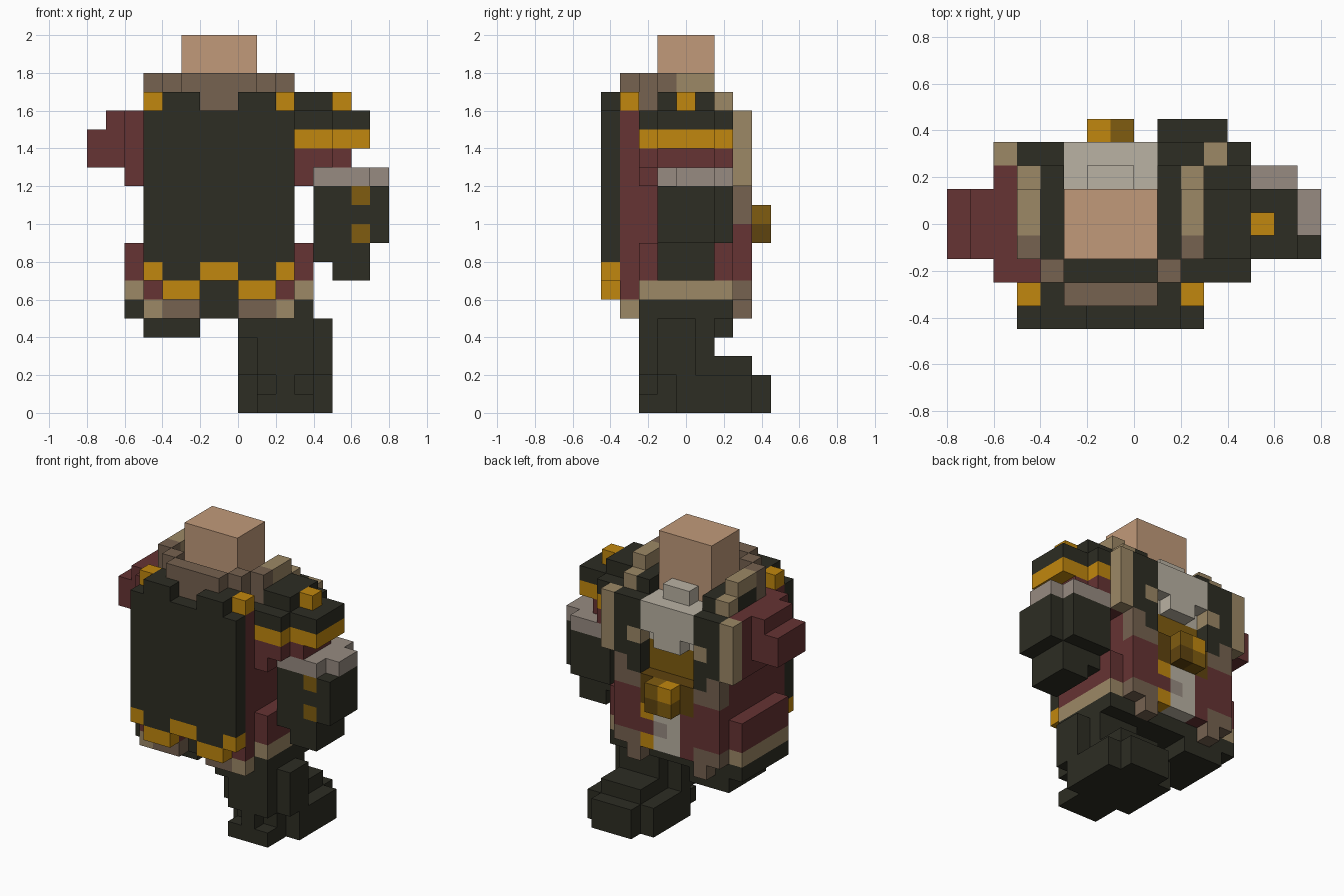
import bpy, bmesh, math
from mathutils import Vector

if "Cube" in bpy.data.objects:
    bpy.data.objects.remove(bpy.data.objects["Cube"], do_unlink=True)

# Flat colours, given as sRGB hex
COLOURS = {"skin": "c19a7a", "maroon": "663333", "charcoal": "2d2d23", "gold": "c1870e",
           "dark_gold": "805c10", "bronze": "5f430e", "tan": "9c8866", "brown": "766250",
           "grey": "978b81", "white_hair": "bab2a3"}
NAMES = list(COLOURS)


def linear(h):
    c = [int(h[i:i + 2], 16) / 255 for i in (0, 2, 4)]
    return [v / 12.92 if v <= 0.04045 else ((v + 0.055) / 1.055) ** 2.4 for v in c] + [1.0]


MATS = []
for name, h in COLOURS.items():
    m = bpy.data.materials.new(name)
    m.use_nodes = True
    m.diffuse_color = linear(h)
    m.node_tree.nodes["Principled BSDF"].inputs["Base Color"].default_value = linear(h)
    MATS.append(m)

# Block grid of 0.1 units: x from -8 to 8, y from 0 (front) to 9, z from 0 to 20
cells = {}


def box(part, colour, x0, x1, y0, y1, z0, z1):
    for x in range(x0, x1):
        for y in range(y0, y1):
            for z in range(z0, z1):
                if part is None:
                    cells.pop((x, y, z), None)
                else:
                    cells[x, y, z] = (part, NAMES.index(colour))


def pair(part, colour, x0, x1, *rest):
    """Box plus its mirror image about the body's middle (x = -1)."""
    box(part, colour, x0, x1, *rest)
    box(part, colour, -2 - x1, -2 - x0, *rest)


# Coat: torso, panels, flared sides
box("coat", "maroon", -5, 3, 2, 7, 6, 16)
box("coat", "maroon", -5, 3, 1, 2, 6, 16)
pair("coat", "maroon", 1, 3, 7, 8, 7, 12)
pair("coat", "maroon", 3, 4, 2, 7, 7, 9)
box("coat", "charcoal", -5, 3, 2, 7, 5, 6)
box("coat", "charcoal", 2, 3, 2, 3, 15, 16)

# Hem
pair("hem", "tan", 3, 4, 2, 7, 6, 7)
pair("hem", "charcoal", 3, 4, 2, 7, 5, 6)
pair("hem", "tan", 2, 3, 1, 2, 5, 6)
pair("hem", "brown", 0, 2, 1, 2, 5, 6)
pair("hem", "brown", 2, 3, 7, 8, 6, 7)
pair("hem", "brown", 1, 2, 7, 8, 5, 7)
box(None, None, -2, 0, 1, 2, 5, 7)
box("coat", "charcoal", -2, 0, 2, 3, 5, 7)

# Cape with a stepped top and a gold zigzag edge
box("cape", "charcoal", -5, 3, 0, 1, 7, 16)
pair("cape", "charcoal", 0, 2, 0, 1, 16, 17)
pair("cape", "gold", 0, 2, 0, 1, 6, 7)
pair("cape", "gold", 2, 3, 0, 1, 7, 8)
box("cape", "gold", -2, 0, 0, 1, 7, 8)
pair("cape_clasps", "gold", 2, 3, 1, 2, 16, 17)
pair("cape", "charcoal", 1, 2, 1, 2, 16, 17)

# Collar
box("collar", "charcoal", -3, 1, 2, 3, 16, 17)
pair("collar", "charcoal", 1, 2, 3, 7, 16, 17)
pair("collar", "charcoal", 2, 3, 4, 6, 16, 17)
box("collar", "brown", -3, 1, 1, 2, 16, 18)
pair("collar", "brown", 1, 2, 2, 3, 16, 18)
pair("collar", "brown", 2, 3, 3, 4, 16, 18)
pair("collar", "tan", 2, 3, 4, 6, 17, 18)
pair("collar", "tan", 2, 3, 6, 7, 16, 17)

# Lapels with light trim
pair("lapels", "charcoal", 1, 3, 7, 8, 12, 16)
pair("lapels", "charcoal", 1, 2, 7, 8, 11, 12)
pair("lapels", "tan", 3, 4, 7, 8, 12, 16)
pair("lapels", "tan", 1, 2, 7, 8, 13, 14)
pair("lapels", "brown", 2, 3, 7, 8, 10, 12)
pair("lapels", "brown", 1, 2, 7, 8, 10, 11)

# Head and beard
box("head", "skin", -3, 1, 3, 6, 16, 20)
box("beard", "white_hair", -3, 1, 6, 7, 13, 16)
box("beard", "white_hair", -2, 0, 6, 7, 16, 17)
box("beard", "white_hair", -3, 1, 7, 8, 14, 16)
box("beard", "white_hair", -2, 0, 7, 8, 13, 14)

# Chest plate, belt, buckle and hanging cloth
box("chest", "dark_gold", -3, 1, 6, 7, 11, 13)
box("belt", "bronze", -3, 1, 7, 8, 9, 11)
box("buckle", "dark_gold", -2, 0, 8, 9, 9, 11)
box("buckle", "gold", -2, -1, 8, 9, 10, 11)
box("buckle", "bronze", -1, 0, 8, 9, 9, 10)
box("tabard", "maroon", -3, 1, 7, 8, 6, 9)
box("tabard", "white_hair", -2, 0, 7, 8, 6, 9)
box("tabard", "grey", -1, 0, 7, 8, 7, 8)
for z in (6, 8):
    box("tabard", "gold", 0, 1, 7, 8, z, z + 1)

# Left arm: sleeve, shoulder guard, cuff, glove
box("left_sleeve", "maroon", 3, 4, 2, 7, 12, 14)
box("left_sleeve", "maroon", 4, 5, 2, 7, 13, 14)
box("left_sleeve", "maroon", 5, 6, 3, 6, 13, 14)
for colour, z in (("gold", 14), ("charcoal", 15)):
    box("shoulder_guard", colour, 3, 5, 2, 7, z, z + 1)
    box("shoulder_guard", colour, 5, 7, 3, 6, z, z + 1)
box("shoulder_guard", "charcoal", 3, 5, 3, 6, 16, 17)
box("shoulder_stud", "gold", 5, 6, 4, 5, 16, 17)
box("cuff", "grey", 4, 7, 3, 7, 12, 13)
box("cuff", "grey", 7, 8, 4, 6, 12, 13)
box("glove", "charcoal", 4, 8, 3, 6, 9, 12)
box("glove", "charcoal", 4, 7, 6, 7, 9, 12)
box("glove", "charcoal", 4, 7, 3, 6, 8, 9)
box("glove", "charcoal", 5, 7, 3, 6, 7, 8)
for z in (9, 11):
    box("glove", "dark_gold", 6, 7, 3, 4, z, z + 1)

# Right arm: short sleeve
box("right_sleeve", "maroon", -6, -5, 2, 7, 12, 16)
box("right_sleeve", "maroon", -8, -6, 3, 6, 13, 15)
box("right_sleeve", "maroon", -7, -6, 3, 6, 15, 16)

# Right leg stump, left leg and boot
box("right_leg", "charcoal", -5, -2, 3, 7, 4, 5)
box("left_leg", "charcoal", 1, 4, 2, 6, 2, 5)
box("left_leg", "charcoal", 0, 5, 3, 5, 2, 5)
box("left_leg", "charcoal", 0, 1, 2, 3, 4, 5)
box("left_boot", "charcoal", 1, 4, 6, 8, 2, 3)
box("left_boot", "charcoal", 1, 4, 2, 9, 0, 2)
box("left_boot", "charcoal", 0, 5, 4, 8, 0, 2)
for x in (1, 3):
    box(None, None, x, x + 1, 2, 3, 1, 2)


# Turn the outer block sides of each part into a mesh
def build(part):
    bm = bmesh.new()
    verts = {}

    def vert(p):
        if p not in verts:
            verts[p] = bm.verts.new((p[0] * 0.1, p[1] * 0.1 - 0.45, p[2] * 0.1))
        return verts[p]

    for c, (owner, colour) in cells.items():
        if owner != part:
            continue
        for axis in range(3):
            u, v = (axis + 1) % 3, (axis + 2) % 3
            for side in (0, 1):
                n = list(c)
                n[axis] += 2 * side - 1
                if tuple(n) in cells:
                    continue
                ring = []
                for du, dv in ((0, 0), (1, 0), (1, 1), (0, 1)):
                    p = list(c)
                    p[axis] += side
                    p[u] += du
                    p[v] += dv
                    ring.append(vert(tuple(p)))
                f = bm.faces.new(ring if side else ring[::-1])
                f.material_index = colour
    # Merge flat areas of one colour
    bmesh.ops.dissolve_limit(bm, angle_limit=math.radians(1), verts=bm.verts[:],
                             edges=bm.edges[:], delimit={'MATERIAL'})
    mesh = bpy.data.meshes.new(part)
    bm.to_mesh(mesh)
    bm.free()
    for m in MATS:
        mesh.materials.append(m)
    bpy.context.collection.objects.link(bpy.data.objects.new(part, mesh))


for part in dict.fromkeys(owner for owner, _ in cells.values()):
    build(part)
